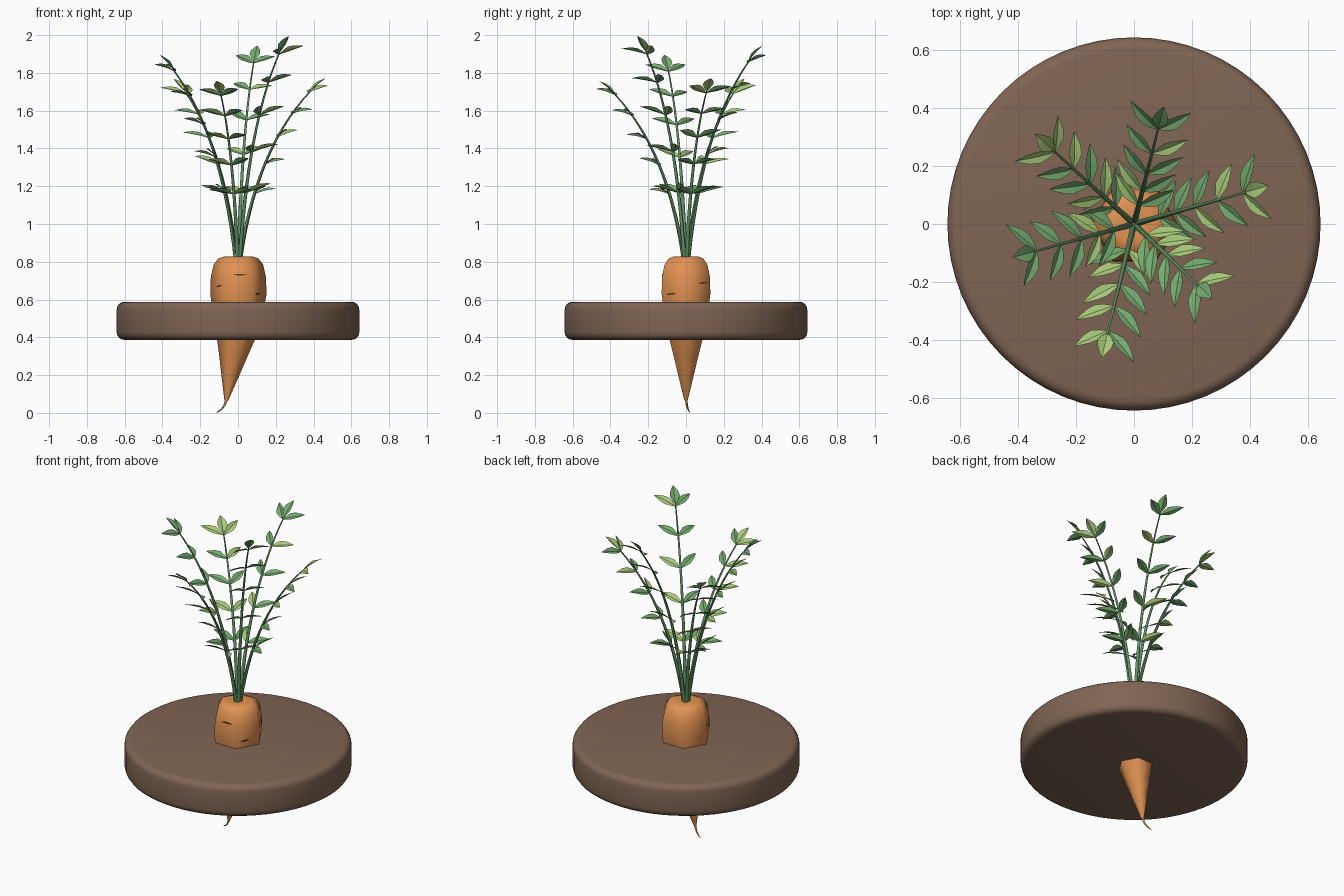
import bpy, bmesh, math, random
from mathutils import Vector

if "Cube" in bpy.data.objects:
    bpy.data.objects.remove(bpy.data.objects["Cube"])
random.seed(4)

def material(name, rgb):
    m = bpy.data.materials.new(name)
    m.diffuse_color = (*rgb, 1)
    m.use_nodes = True
    m.node_tree.nodes["Principled BSDF"].inputs["Base Color"].default_value = m.diffuse_color
    return m

SOIL = material("soil brown", (0.215, 0.13, 0.088))
ORANGE = material("carrot orange", (0.76, 0.29, 0.085))
CREASE = material("crease brown", (0.10, 0.04, 0.015))
STEM = material("stem green", (0.115, 0.29, 0.125))
MID = material("leaf green", (0.18, 0.41, 0.16))
LIGHT = material("light leaf green", (0.40, 0.60, 0.20))

def finish(bm, name, mats, angle=None):
    bmesh.ops.recalc_face_normals(bm, faces=bm.faces)
    me = bpy.data.meshes.new(name)
    bm.to_mesh(me)
    bm.free()
    ob = bpy.data.objects.new(name, me)
    bpy.context.collection.objects.link(ob)
    for m in mats:
        me.materials.append(m)
    if angle:
        bpy.ops.object.select_all(action='DESELECT')
        ob.select_set(True)
        bpy.context.view_layer.objects.active = ob
        bpy.ops.object.shade_smooth_by_angle(angle=math.radians(angle))
    return ob

def loft(bm, rings):
    """Bridge equal-sized loops of points and cap both ends."""
    loops = [[bm.verts.new(p) for p in ring] for ring in rings]
    n = len(loops[0])
    for a, b in zip(loops, loops[1:]):
        for i in range(n):
            j = (i + 1) % n
            bm.faces.new((a[i], a[j], b[j], b[i]))
    bm.faces.new(loops[0])
    bm.faces.new(loops[-1])

def circle(cx, cy, z, r, n):
    return [(cx + r * math.cos(i * math.tau / n), cy + r * math.sin(i * math.tau / n), z)
            for i in range(n)]

def tube(name, pts, r0, r1, mat, sides=6):
    """Tapered tube along a path."""
    bm = bmesh.new()
    rings = []
    for i, p in enumerate(pts):
        t = (pts[min(i + 1, len(pts) - 1)] - pts[max(i - 1, 0)]).normalized()
        u = t.cross(Vector((0.3, 1, 0))).normalized()
        v = t.cross(u)
        r = r0 + (r1 - r0) * i / (len(pts) - 1)
        rings.append([p + r * (u * math.cos(k * math.tau / sides) + v * math.sin(k * math.tau / sides))
                      for k in range(sides)])
    loft(bm, rings)
    return finish(bm, name, [mat], 60)

def bezier(a, b, c, t):
    return a * (1 - t) ** 2 + b * 2 * t * (1 - t) + c * t * t

# Soil disc with rounded rims
bm = bmesh.new()
prof = [(0.387 + 0.04 * (1 - math.cos(a)), 0.602 + 0.04 * math.sin(a))
        for a in [k * math.pi / 8 for k in range(5)]]
prof += [(0.975 - z, r) for z, r in reversed(prof)]
loft(bm, [circle(0, 0, z, r, 64) for z, r in prof])
finish(bm, "soil_disc", [SOIL], 40)

# Six-sided carrot body: (height, centre x, radius)
RINGS = [(0.065, -0.062, 0.010), (0.2, -0.04, 0.048), (0.3, -0.024, 0.075), (0.39, -0.01, 0.101),
         (0.5, 0.0, 0.128), (0.63, 0.002, 0.149), (0.72, 0.002, 0.146), (0.785, 0.002, 0.131),
         (0.818, 0.002, 0.106), (0.828, 0.002, 0.075), (0.822, 0.0, 0.03)]
SIDES = 6
bm = bmesh.new()
loft(bm, [circle(cx, 0, z, r, SIDES) for z, cx, r in RINGS])
finish(bm, "carrot_root", [ORANGE], 65)

# Thin root hair at the tip
a, b, c = Vector((-0.06, 0, 0.08)), Vector((-0.068, 0.004, 0.022)), Vector((-0.113, 0.02, 0.003))
tube("root_hair", [bezier(a, b, c, i / 7) for i in range(8)], 0.008, 0.002, ORANGE)

def surface(ang, z, lift):
    """Point just above the faceted carrot surface."""
    for (z0, c0, r0), (z1, c1, r1) in zip(RINGS, RINGS[1:]):
        if z0 <= z <= z1:
            f = (z - z0) / (z1 - z0)
            half = math.pi / SIDES
            r = (r0 + (r1 - r0) * f) * math.cos(half) / math.cos(ang % (2 * half) - half) + lift
            return (c0 + (c1 - c0) * f + r * math.cos(ang), r * math.sin(ang), z)

# Short creases on the carrot skin
for k, (deg, z, span, tilt) in enumerate([(-87, 0.732, 15, 0), (-142, 0.672, 11, 0.004),
                                          (-38, 0.63, 11, 0.003), (43, 0.688, 11, 0.003)]):
    bm = bmesh.new()
    rings = []
    for i in range(7):
        s = i / 3 - 1
        ang = math.radians(deg + span * s)
        h = 0.001 + 0.003 * (1 - s * s)
        zc = z + tilt * s
        rings.append([surface(ang, zc + dz, lift)
                      for dz, lift in ((-h, -0.003), (-h, 0.003), (h, 0.003), (h, -0.003))])
    loft(bm, rings)
    finish(bm, f"skin_crease_{k + 1}", [CREASE])

UP = Vector((0, 0, 1))

def add_leaf(bm, base, d, nrm, length, width, droop, mat):
    """Pointed leaf, folded up along its midrib and arching along its length."""
    side = d.cross(nrm).normalized()
    rows = []
    for u, w in ((0, 0.06), (0.2, 0.6), (0.42, 1), (0.65, 0.84), (0.85, 0.42), (1, 0.02)):
        mid = base + d * length * u - nrm * droop * u * u
        hw = width * w / 2
        rows.append([bm.verts.new(mid + side * hw * s + nrm * hw * 0.35 * abs(s)) for s in (-1, 0, 1)])
    for p, q in zip(rows, rows[1:]):
        for i in (0, 1):
            f = bm.faces.new((p[i], p[i + 1], q[i + 1], q[i]))
            f.material_index = mat

# Fronds: stem end points; each has leaf pairs and one end leaf
ENDS = [(0.385, 0.11, 1.705), (0.085, 0.335, 1.865), (-0.28, 0.255, 1.70),
        (-0.345, -0.095, 1.82), (-0.092, -0.38, 1.69), (0.222, -0.212, 1.912)]
PAIRS = 5
for k, e in enumerate(ENDS):
    end = Vector(e)
    flat = Vector((end.x, end.y, 0))
    out = flat.normalized()
    h = end.z - 0.81
    start = out * 0.012 + UP * 0.81
    ctrl = flat * 0.25 + UP * (0.81 + h * 0.66)
    tube(f"stem_{k + 1}", [bezier(start, ctrl, end, i / 14) for i in range(15)], 0.011, 0.0035, STEM)

    bm = bmesh.new()
    perp = UP.cross(out)
    t0 = 0.285 / h
    for i in range(PAIRS):
        t = t0 + (0.98 - t0) * i / (PAIRS - 1)
        p = bezier(start, ctrl, end, t)
        for s in (-1, 1):
            a = math.radians(random.uniform(46, 56))
            tilt = math.radians(random.uniform(30, 46))
            fwd = out * math.cos(tilt) + UP * math.sin(tilt)
            nrm = UP * math.cos(tilt) - out * math.sin(tilt)
            d = fwd * math.cos(a) + perp * s * math.sin(a)
            chance = 0.1 + 0.5 * t * t if k in (0, 2, 4) else 0.25
            add_leaf(bm, p, d, nrm, random.uniform(0.13, 0.145), 0.047, 0.022,
                     int(random.random() < chance))
    tip = (end - ctrl).normalized()
    add_leaf(bm, end - tip * 0.005, tip, perp.cross(tip) * -1, 0.11, 0.058, 0.012, int(k in (0, 2, 4)))
    finish(bm, f"leaves_{k + 1}", [MID, LIGHT], 25)
